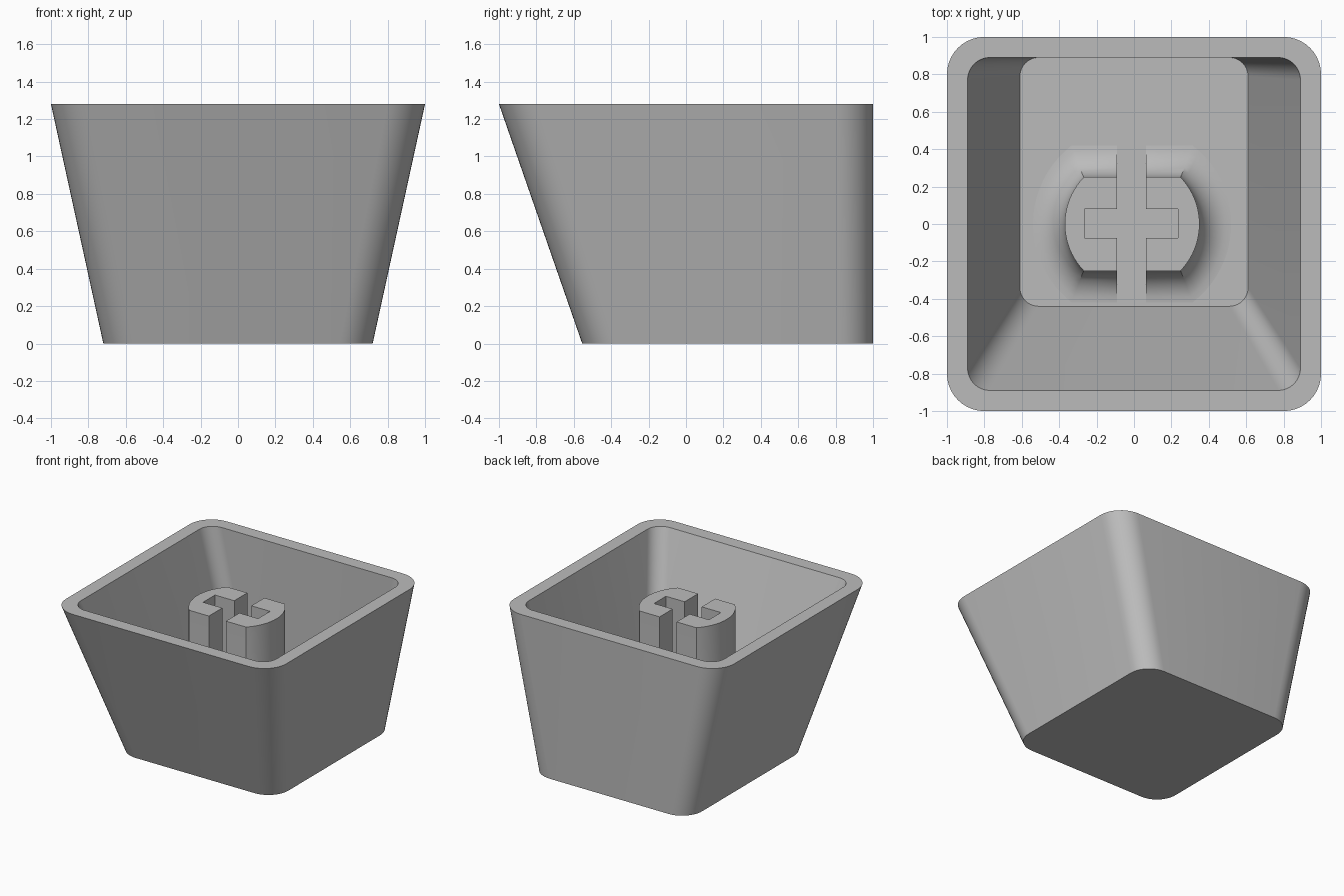
import bpy, bmesh
from math import cos, sin, pi, asin

cube = bpy.data.objects.get("Cube")
if cube:
    bpy.data.objects.remove(cube, do_unlink=True)

HEIGHT = 1.28
FLOOR = 0.11
STEM_TOP = 1.17

plastic = bpy.data.materials.new("grey_plastic")
plastic.use_nodes = True
GREY = (0.5, 0.5, 0.5, 1)
plastic.diffuse_color = GREY
plastic.node_tree.nodes["Principled BSDF"].inputs["Base Color"].default_value = GREY


def loft(name, rings):
    """Skin a stack of equal-length rings and close both ends."""
    bm = bmesh.new()
    loops = [[bm.verts.new(p) for p in ring] for ring in rings]
    n = len(loops[0])
    for a, b in zip(loops, loops[1:]):
        for i in range(n):
            j = (i + 1) % n
            bm.faces.new((a[i], a[j], b[j], b[i]))
    bm.faces.new(loops[0][::-1])
    bm.faces.new(loops[-1])
    bmesh.ops.recalc_face_normals(bm, faces=bm.faces)
    mesh = bpy.data.meshes.new(name)
    bm.to_mesh(mesh)
    bm.free()
    obj = bpy.data.objects.new(name, mesh)
    mesh.materials.append(plastic)
    bpy.context.collection.objects.link(obj)
    return obj


def rounded_rect(half_x, front, back, radius, z, steps=10):
    corners = ((1, back, 0), (-1, back, 1), (-1, front, 2), (1, front, 3))
    ring = []
    for side, y, quarter in corners:
        cx = side * (half_x - radius)
        cy = y - radius if y == back else y + radius
        for k in range(steps + 1):
            a = (quarter + k / steps) * pi / 2
            ring.append((cx + radius * cos(a), cy + radius * sin(a), z))
    return ring


def clipped_circle(offset, z, steps=20):
    """Round post outline with flat front and back, grown by offset."""
    r = 0.36 + offset
    limit = asin((0.25 + offset) / r)
    angles = [-limit + 2 * limit * k / steps for k in range(steps + 1)]
    return [(r * cos(a + turn) - 0.01, r * sin(a + turn), z)
            for turn in (0, pi) for a in angles]


def smooth(obj):
    bpy.ops.object.select_all(action='DESELECT')
    obj.select_set(True)
    bpy.context.view_layer.objects.active = obj
    bpy.ops.object.shade_smooth_by_angle(angle=pi / 6)


# Hollow tapered shell: outside, rim, inside, floor
shell = loft("cap_shell", [
    rounded_rect(0.72, -0.555, 1.0, 0.18, 0),
    rounded_rect(1.0, -1.0, 1.0, 0.2, HEIGHT),
    rounded_rect(0.89, -0.89, 0.89, 0.12, HEIGHT),
    rounded_rect(0.61, -0.44, 0.89, 0.1, FLOOR),
])
smooth(shell)

# Mounting post with a concave fillet where it meets the floor
FILLET = 0.17
rings = [clipped_circle(FILLET, FLOOR - 0.05)]
for k in range(9):
    a = k / 8 * pi / 2
    rings.append(clipped_circle(FILLET * (1 - sin(a)), FLOOR + FILLET * (1 - cos(a))))
rings.append(clipped_circle(0, STEM_TOP))
stem = loft("mounting_stem", rings)


# Cross-shaped slot cut down to the floor
def slot(name, x0, x1, y0, y1):
    outline = ((x0, y0), (x1, y0), (x1, y1), (x0, y1))
    cutter = loft(name, [[(x, y, z) for x, y in outline] for z in (FLOOR - 0.02, HEIGHT)])
    cutter.hide_render = True
    return cutter


cutters = [slot("long_slot_cutter", -0.09, 0.065, -0.7, 0.7),
           slot("cross_slot_cutter", -0.265, 0.235, -0.075, 0.08)]
bpy.context.view_layer.objects.active = stem
for cutter in cutters:
    cut = stem.modifiers.new("slot", 'BOOLEAN')
    cut.operation = 'DIFFERENCE'
    cut.solver = 'EXACT'
    cut.object = cutter
    bpy.ops.object.modifier_apply(modifier=cut.name)
    bpy.data.objects.remove(cutter, do_unlink=True)
smooth(stem)
